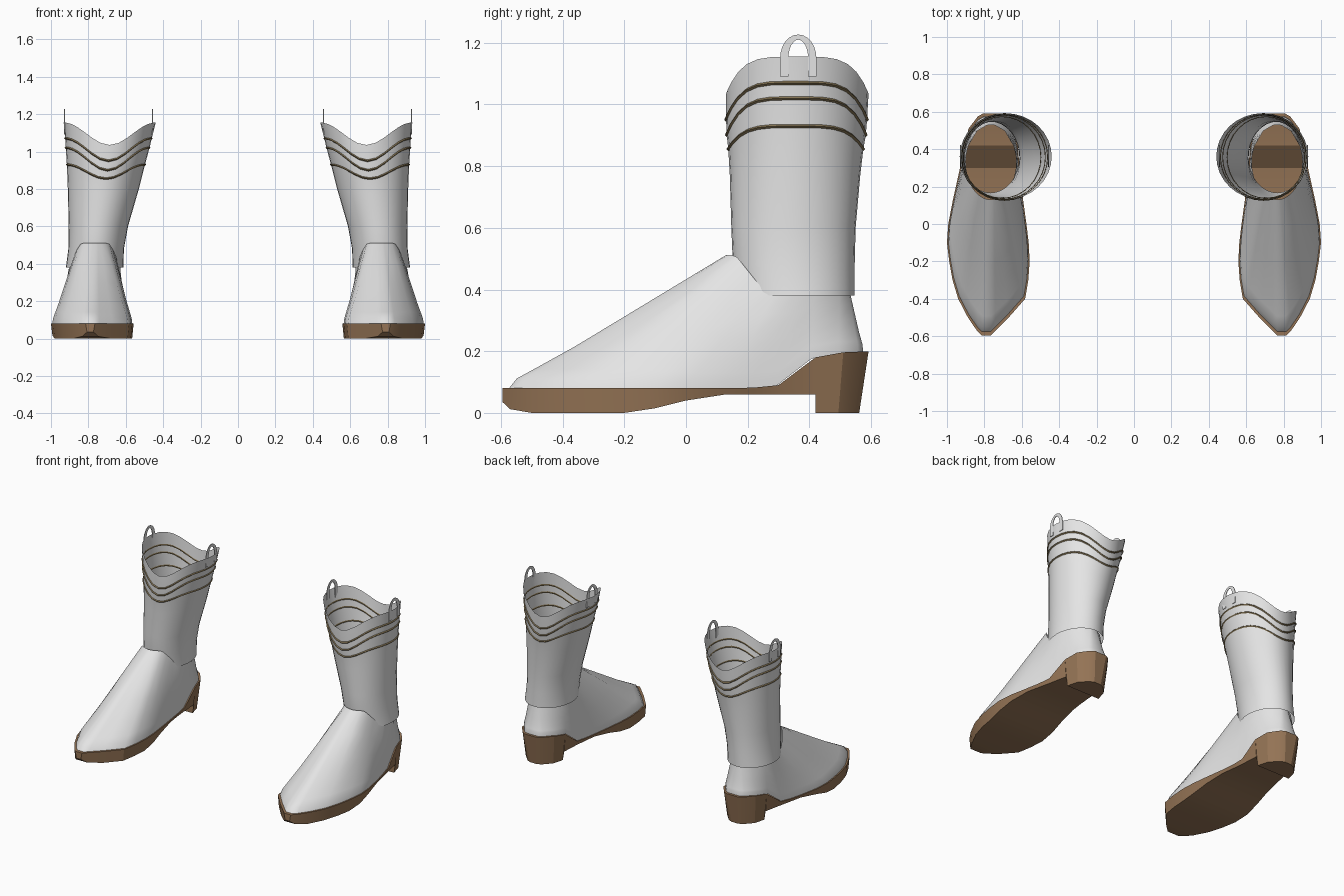
import bpy, bmesh, math

if "Cube" in bpy.data.objects:
    bpy.data.objects.remove(bpy.data.objects["Cube"])

def material(name, r, g, b):
    m = bpy.data.materials.new(name)
    m.diffuse_color = (r, g, b, 1)
    m.use_nodes = True
    m.node_tree.nodes["Principled BSDF"].inputs["Base Color"].default_value = m.diffuse_color
    return m

LEATHER = material("pale_leather", 0.78, 0.78, 0.78)
SOLE = material("brown_sole", 0.30, 0.175, 0.092)
TRIM = material("tan_trim", 0.24, 0.18, 0.09)

def interp(table, v):
    for (a, p), (b, q) in zip(table, table[1:]):
        if v <= b:
            return p + (q - p) * (v - a) / (b - a)
    return table[-1][1]

def loft(name, rings, mat, caps=False, wrap=False, closed=True, angle=35):
    """Skin a list of equal-length rings and mirror the result to the other boot."""
    bm = bmesh.new()
    vs = [[bm.verts.new(p) for p in r] for r in rings]
    n = len(rings[0])
    pairs = list(zip(vs, vs[1:])) + ([(vs[-1], vs[0])] if wrap else [])
    for a, b in pairs:
        for i in range(n if closed else n - 1):
            j = (i + 1) % n
            bm.faces.new((a[i], a[j], b[j], b[i]))
    if caps:
        bm.faces.new(vs[0])
        bm.faces.new(vs[-1])
    bmesh.ops.recalc_face_normals(bm, faces=bm.faces[:])
    me = bpy.data.meshes.new(name)
    bm.to_mesh(me)
    bm.free()
    me.materials.append(mat)
    ob = bpy.data.objects.new(name, me)
    bpy.context.collection.objects.link(ob)
    bpy.ops.object.select_all(action='DESELECT')
    ob.select_set(True)
    bpy.context.view_layer.objects.active = ob
    bpy.ops.object.shade_smooth_by_angle(angle=math.radians(angle))
    mod = ob.modifiers.new("other_boot", 'MIRROR')
    mod.use_mirror_merge = False
    return ob

# Sole stations: y, inner x, outer x, bottom z
STATIONS = [(-.595, .765, .815, .035), (-.57, .74, .84, .012), (-.50, .67, .888, 0),
            (-.40, .582, .94, 0), (-.30, .565, .97, 0), (-.20, .558, .988, 0),
            (-.10, .563, 1.0, .015), (0, .575, .993, .04), (.13, .593, .968, .06),
            (.22, .605, .948, .06), (.30, .613, .93, .06), (.42, .62, .905, .06),
            (.42, .62, .905, 0), (.51, .64, .885, 0), (.575, .69, .835, 0), (.592, .72, .805, 0)]
TOP = [(-.6, .08), (.2, .08), (.3, .09), (.42, .18), (.5, .196), (.6, .2)]

# Sole with heel block
rings = []
for k, (y, xi, xo, zb) in enumerate(STATIONS):
    zt = interp(TOP, y)
    heel = k >= 12
    t = .018 if heel else .008
    yb = y - (.03 * (y - .42) / .17 if heel else 0)
    rings.append([(xi, y, zt), (xo, y, zt), (xo - t, yb, zb), (xi + t, yb, zb)])
loft("sole_and_heel", rings, SOLE, caps=True, angle=25)

# Foot upper: skin from sole edge to raised ankle opening
ANGLE = [(-.595, 4), (-.2, 45), (.13, 80), (.42, 115), (.592, 176)]
st = STATIONS[:12] + STATIONS[13:]
edge = [(s, 1) for s in st] + [(s, -1) for s in reversed(st)]
rings = []
for t, bump in ((0, 0), (.04, .018), (.12, .014), (.3, .006), (.5, .004), (.75, .002), (1, 0)):
    ring = []
    for (y, xi, xo, _), side in edge:
        a = math.radians(interp(ANGLE, y))
        c = math.cos(a)
        bx = .78 + ((xo if side > 0 else xi) - .78) * .97
        by, bz = y * .97, interp(TOP, y) - .004
        ox, oy = .765 + side * .135 * math.sin(a), .33 - .2 * c
        oz = .40 + .112 * min(1, max(0, (c - .4) / .45))
        ring.append((bx + (ox - bx) * t, by + (oy - by) * t, bz + (oz - bz) * t + bump))
    rings.append(ring)
loft("foot_upper", rings, LEATHER, angle=60)

# Shaft levels: side z, inner x, outer x, front y, back y, front/back dip
LEVELS = [(.38, .613, .92, .167, .547, 0), (.48, .61, .907, .152, .547, 0),
          (.60, .588, .905, .147, .55, 0), (.80, .53, .91, .142, .565, .03),
          (.93, .497, .915, .137, .575, .075), (1.02, .473, .921, .132, .583, .12),
          (1.07, .461, .924, .13, .587, .12), (1.155, .44, .932, .13, .592, .12)]

def shaft_ring(level, grow=0, lift=0, n=32):
    z, xi, xo, yf, yb, dip = level
    cx, cy, rx, ry = (xi + xo) / 2, (yf + yb) / 2, (xo - xi) / 2, (yb - yf) / 2
    out = []
    for i in range(n):
        a = 2 * math.pi * i / n
        c, s = math.cos(a), math.sin(a)
        out.append((cx + (rx + grow) * c, cy + (ry + grow) * s,
                    z + lift - dip * (1 + math.cos(math.pi * c)) / 2))
    return out

loft("shaft", [shaft_ring(l) for l in LEVELS], LEATHER, angle=60)

# Decorative stitched bands around the shaft
for name, l in zip(("lower_band", "middle_band", "upper_band"), LEVELS[4:7]):
    r = .006
    loft(name, [shaft_ring(l, r), shaft_ring(l, 0, r), shaft_ring(l, -r * .5), shaft_ring(l, 0, -r)],
         TRIM, wrap=True, angle=30)

# Pull loops: thin arches standing inside the rim
for name, x in (("outer_pull_loop", .927), ("inner_pull_loop", .457)):
    path = [(1, -.05)] + [(math.cos(math.pi * i / 12), math.sin(math.pi * i / 12)) for i in range(13)] + [(-1, -.05)]
    rings = []
    for c, s in path:
        zo, zi = (1.15 + .077 * s, 1.15 + .06 * s) if s >= 0 else (1.09, 1.09)
        yo, yi = .364 + .059 * c, .364 + .032 * c
        rings.append([(x - .002, yo, zo), (x + .002, yo, zo), (x + .002, yi, zi), (x - .002, yi, zi)])
    loft(name, rings, LEATHER, caps=True, angle=40)
